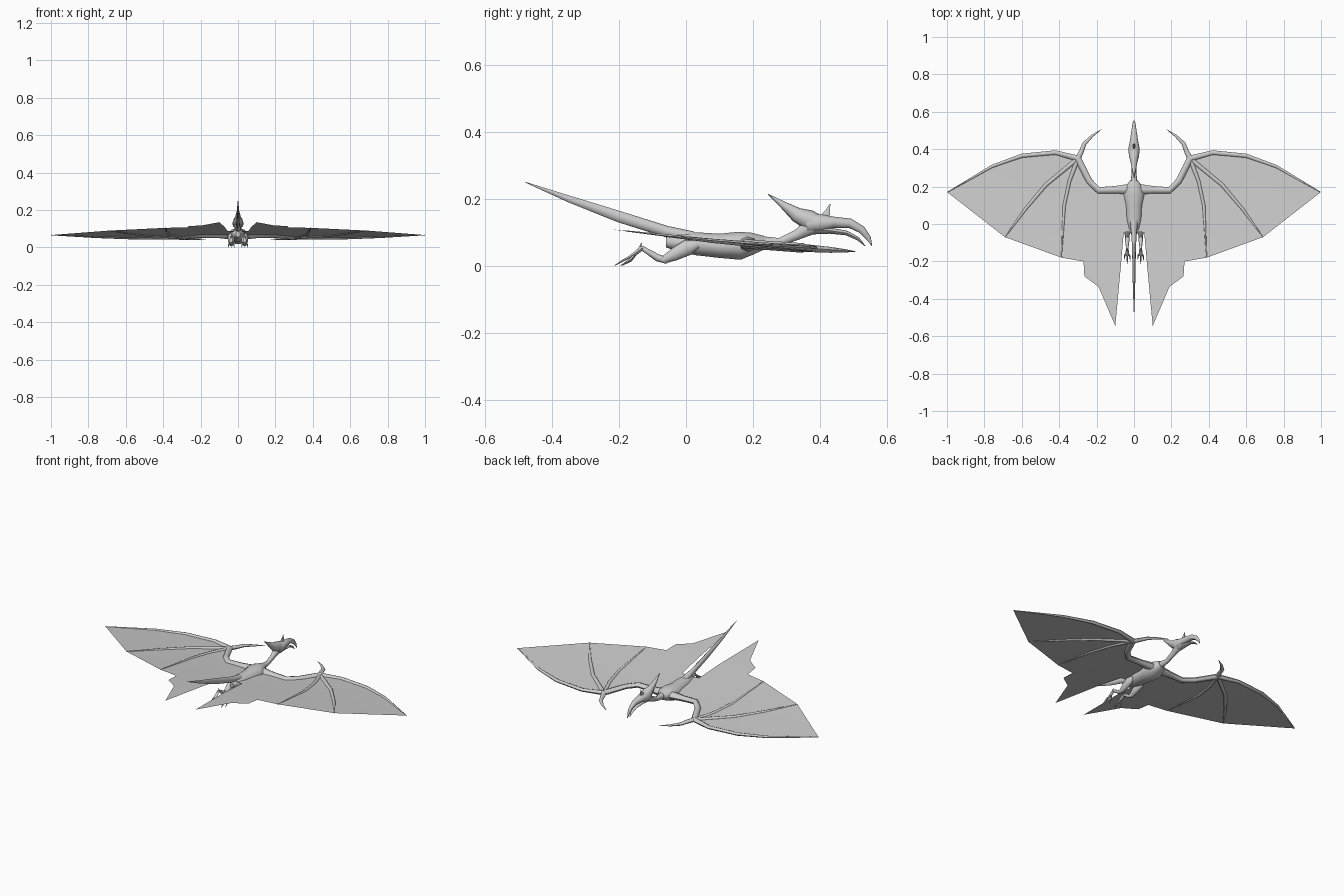
import bpy, bmesh, math
from mathutils import Vector

cube = bpy.data.objects.get("Cube")
if cube:
    bpy.data.objects.remove(cube, do_unlink=True)

grey = bpy.data.materials.new("plain grey")
grey.use_nodes = True
COLOUR = (0.6, 0.6, 0.6, 1)
grey.diffuse_color = COLOUR
grey.node_tree.nodes["Principled BSDF"].inputs["Base Color"].default_value = COLOUR


def finish(name, bm, angle=50):
    mesh = bpy.data.meshes.new(name)
    bm.to_mesh(mesh)
    bm.free()
    mesh.materials.append(grey)
    obj = bpy.data.objects.new(name, mesh)
    bpy.context.collection.objects.link(obj)
    bpy.ops.object.select_all(action='DESELECT')
    obj.select_set(True)
    bpy.context.view_layer.objects.active = obj
    bpy.ops.object.shade_smooth_by_angle(angle=math.radians(angle))
    return obj


def loft(name, stations, sides=10):
    """Skin elliptical rings; a station is (position, half width, half height)."""
    bm = bmesh.new()
    pts = [Vector(s[0]) for s in stations]
    rings = []
    for i, (_, w, h) in enumerate(stations):
        ahead = pts[min(i + 1, len(pts) - 1)] - pts[max(i - 1, 0)]
        side = ahead.cross(Vector((0, 0, 1))).normalized()
        up = side.cross(ahead).normalized()
        ring = []
        for k in range(sides):
            a = math.tau * k / sides
            ring.append(bm.verts.new(pts[i] + side * w * math.cos(a) + up * h * math.sin(a)))
        rings.append(ring)
    for a, b in zip(rings, rings[1:]):
        for k in range(sides):
            n = (k + 1) % sides
            bm.faces.new((a[k], a[n], b[n], b[k]))
    bm.faces.new(rings[0])
    bm.faces.new(rings[-1])
    bmesh.ops.recalc_face_normals(bm, faces=bm.faces)
    return finish(name, bm)


def spine(name, rows, x=0, sides=10):
    """Loft from (y, z, half width, half height) rows at a fixed x."""
    return loft(name, [((x, y, z), w, h) for y, z, w, h in rows], sides)


def wing_z(y):
    """Height of the gently sloping wing surface."""
    steps = [(-.55, .135), (-.2, .107), (-.05, .087), (.17, .066), (.5, .043)]
    for (y0, z0), (y1, z1) in zip(steps, steps[1:]):
        if y <= y1:
            return z0 + (z1 - z0) * (y - y0) / (y1 - y0)
    return steps[-1][1]


# Torso, neck and tail
spine("torso", [(-.06, .07, .012, .015), (-.03, .07, .032, .025), (.03, .066, .042, .035),
                (.1, .06, .046, .037), (.16, .06, .058, .043), (.2, .067, .045, .033),
                (.235, .07, .02, .02)], sides=14)
spine("neck", [(.19, .074, .035, .026), (.23, .07, .018, .019), (.28, .071, .012, .013),
               (.33, .092, .013, .016), (.375, .118, .022, .026)])
spine("tail", [(.02, .085, .022, .018), (-.06, .103, .013, .017), (-.2, .147, .009, .017),
               (-.35, .2, .006, .01), (-.48, .25, .001, .001)], sides=8)

# Head with swept crest, horn and hooked beak
spine("crest", [(.4, .122, .026, .028), (.365, .138, .028, .03), (.33, .153, .018, .022),
                (.29, .182, .01, .011), (.245, .214, .001, .001)], sides=8)
spine("upper_beak", [(.36, .125, .026, .028), (.4, .128, .031, .028), (.44, .13, .023, .018),
                     (.49, .127, .015, .015), (.525, .108, .01, .012),
                     (.545, .083, .006, .008), (.555, .06, .001, .001)])
spine("lower_jaw", [(.38, .108, .022, .014), (.43, .105, .018, .009), (.48, .098, .012, .007),
                    (.515, .08, .007, .005), (.535, .059, .001, .001)], sides=8)
spine("nose_horn", [(.415, .145, .009, .016), (.424, .165, .005, .008),
                    (.43, .185, .001, .001)], sides=6)

# Wing landmarks in plan, for the left wing
wrist = (.3, .35)
arm = [(.02, .185), (.1, .183), (.19, .18), (.24, .23), wrist]
lead_finger = [wrist, (.42, .382), (.6, .365), (.76, .308), (.998, .17)]
middle_finger = [wrist, (.47, .21), (.58, .08), (.69, -.07)]
inner_finger = [wrist, (.345, .23), (.373, .1), (.388, -.18)]
rear_edge = [(.27, -.2), (.265, -.28), (.19, -.335), (.1, -.545), (.07, -.22),
             (.055, -.045), (0, -.04), (0, .17)]
thumb = [wrist, (.282, .385), (.265, .43), (.225, .47), (.175, .505)]


def bone(name, path, radii, sx):
    return loft(name, [((sx * x, y, wing_z(y)), r, r * .8)
                       for (x, y), r in zip(path, radii)], 8)


for sx, side in ((1, "left"), (-1, "right")):
    # Wing membrane: one panel between each pair of fingers
    bm = bmesh.new()
    panels = [lead_finger + middle_finger[:0:-1],
              middle_finger + inner_finger[:0:-1],
              inner_finger + rear_edge + arm[1:-1]]
    for panel in panels:
        face = bm.faces.new([bm.verts.new((sx * x, y, wing_z(y))) for x, y in panel])
        face.normal_update()
        if face.normal.z < 0:
            face.normal_flip()
    bmesh.ops.triangulate(bm, faces=bm.faces)
    bmesh.ops.remove_doubles(bm, verts=bm.verts, dist=.0001)
    finish(side + "_wing_membrane", bm)

    # Wing bones
    bone(side + "_arm", arm, [.03, .02, .018, .017, .018], sx)
    bone(side + "_lead_finger", lead_finger, [.016, .012, .011, .008, .002], sx)
    bone(side + "_middle_finger", middle_finger, [.012, .01, .008, .002], sx)
    bone(side + "_inner_finger", inner_finger, [.012, .009, .008, .002], sx)
    bone(side + "_thumb", thumb, [.015, .013, .011, .007, .001], sx)

    # Hind leg
    x = sx * .036
    spine(side + "_thigh", [(.035, .065, .01, .012), (.005, .055, .019, .025),
                            (-.035, .034, .018, .02), (-.07, .016, .011, .011)], x)
    spine(side + "_shin", [(-.055, .016, .01, .01), (-.085, .024, .012, .011),
                           (-.115, .043, .008, .008), (-.135, .055, .006, .007)], x, 8)
    spine(side + "_heel_spur", [(-.142, .045, .005, .006), (-.132, .07, .001, .001)], x, 6)
    spine(side + "_foot", [(-.13, .054, .007, .007), (-.15, .038, .009, .006),
                           (-.17, .025, .008, .004)], x, 8)
    for toe, (spread, reach) in enumerate(((-.016, -.19), (0, -.213), (.016, -.195))):
        loft(f"{side}_toe_{toe + 1}",
             [((x, -.15, .036), .004, .004),
              ((x + spread * .8, reach + .025, .016), .004, .004),
              ((x + spread, reach, .001), .001, .001)], 6)
